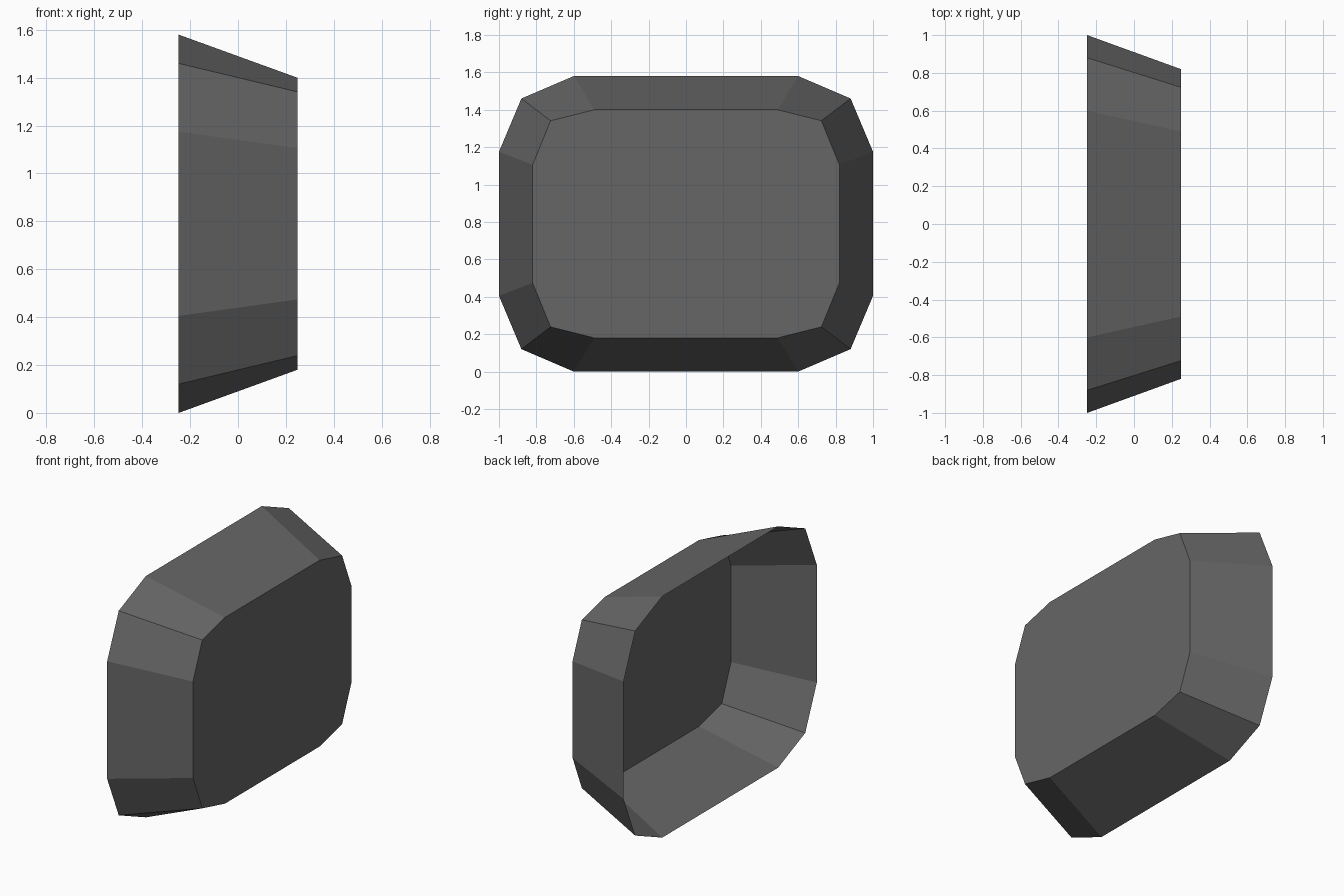
import bpy, bmesh

if "Cube" in bpy.data.objects:
    bpy.data.objects.remove(bpy.data.objects["Cube"])

# dark grey for the whole part
grey = bpy.data.materials.new("dark grey")
grey.diffuse_color = (0.133, 0.133, 0.133, 1)
grey.use_nodes = True
grey.node_tree.nodes["Principled BSDF"].inputs["Base Color"].default_value = grey.diffuse_color

MID_Z = 0.79
# quarter outlines (y, z from centre), from top to side
RIM = [(0.6, 0.79), (0.88, 0.67), (1.0, 0.385)]
FACE = [(0.49, 0.61), (0.724, 0.551), (0.82, 0.316)]


def ring(bm, x, quarter):
    """Mirror a quarter outline into a closed 12-sided ring."""
    half = quarter + [(y, -z) for y, z in reversed(quarter)]
    full = half + [(-y, z) for y, z in reversed(half)]
    return [bm.verts.new((x, y, MID_Z + z)) for y, z in full]


# open, single-skin tapered shell with a flat end
bm = bmesh.new()
rim = ring(bm, -0.248, RIM)
face = ring(bm, 0.248, FACE)
n = len(rim)
for i in range(n):
    j = (i + 1) % n
    bm.faces.new((rim[i], rim[j], face[j], face[i]))
bm.faces.new(face)
bmesh.ops.recalc_face_normals(bm, faces=bm.faces)
end = max(bm.faces, key=lambda f: f.calc_center_median().x)
if end.normal.x < 0:
    bmesh.ops.reverse_faces(bm, faces=bm.faces)

mesh = bpy.data.meshes.new("tapered_shell")
bm.to_mesh(mesh)
bm.free()
mesh.materials.append(grey)
bpy.context.collection.objects.link(bpy.data.objects.new("tapered_shell", mesh))
